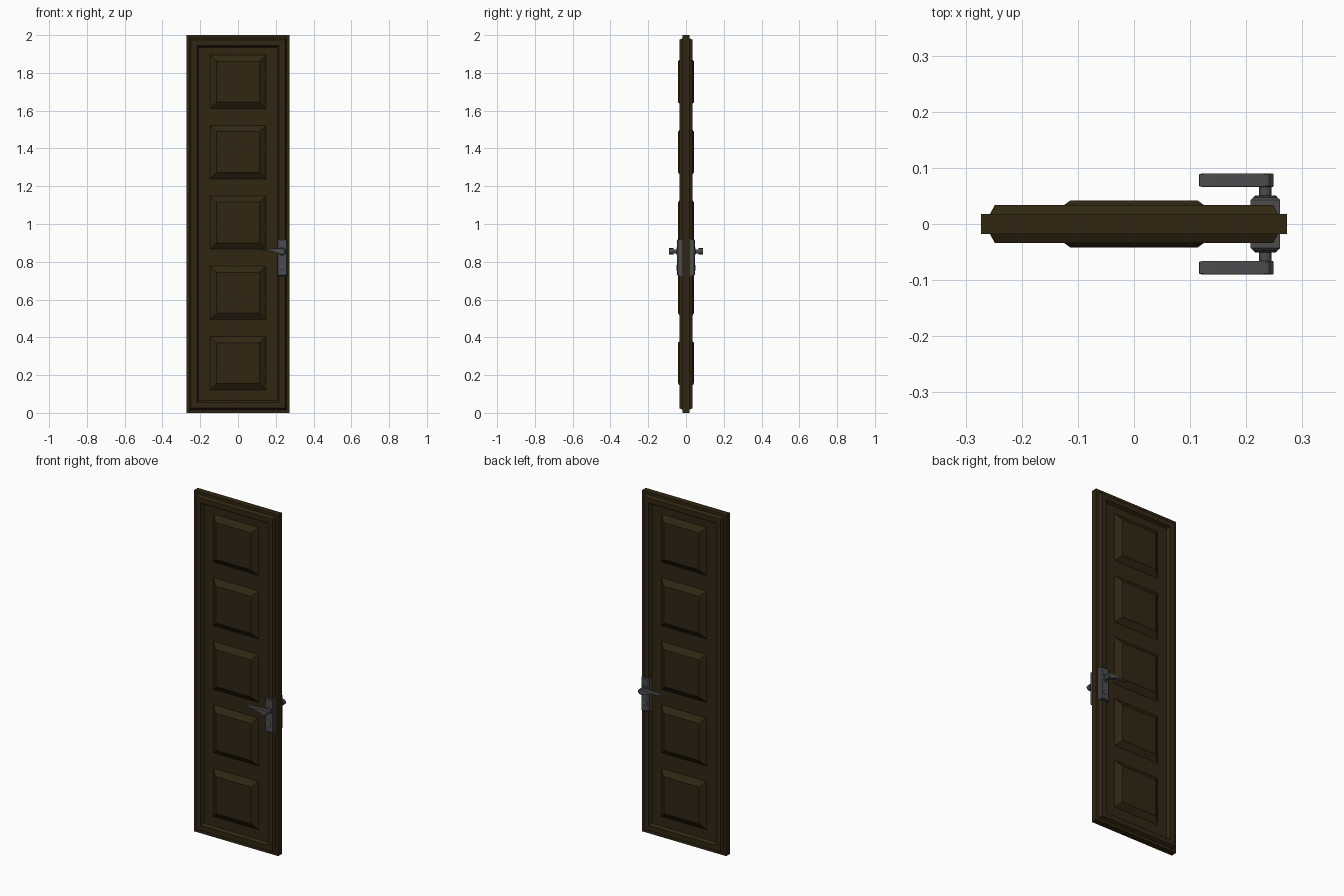
import bpy, bmesh, math

if "Cube" in bpy.data.objects:
    bpy.data.objects.remove(bpy.data.objects["Cube"])


def material(name, rgb):
    m = bpy.data.materials.new(name)
    m.diffuse_color = (*rgb, 1)
    m.use_nodes = True
    m.node_tree.nodes["Principled BSDF"].inputs["Base Color"].default_value = m.diffuse_color
    return m


wood = material("dark_wood", (0.031, 0.019, 0.006))
metal = material("grey_metal", (0.072, 0.072, 0.076))


def finish(name, bm, mat, mirror=True, bevel=0, smooth=False):
    bmesh.ops.recalc_face_normals(bm, faces=bm.faces)
    me = bpy.data.meshes.new(name)
    bm.to_mesh(me)
    bm.free()
    ob = bpy.data.objects.new(name, me)
    bpy.context.collection.objects.link(ob)
    me.materials.append(mat)
    if bevel:
        b = ob.modifiers.new("edge", 'BEVEL')
        b.width, b.segments, b.limit_method = bevel, 2, 'ANGLE'
        b.angle_limit = math.radians(40)
    if mirror:  # same part on the back of the door
        m = ob.modifiers.new("both_sides", 'MIRROR')
        m.use_axis = (False, True, False)
    if smooth:
        bpy.ops.object.select_all(action='DESELECT')
        ob.select_set(True)
        bpy.context.view_layer.objects.active = ob
        bpy.ops.object.shade_smooth_by_angle(angle=math.radians(35))
    return ob


def bridge(bm, rings):
    for a, b in zip(rings, rings[1:]):
        n = len(a)
        for i in range(n):
            bm.faces.new((a[i], a[(i + 1) % n], b[(i + 1) % n], b[i]))


def rect(bm, cx, cz, hx, hz, y):
    return [bm.verts.new((cx + sx * hx, y, cz + sz * hz))
            for sx, sz in ((-1, -1), (1, -1), (1, 1), (-1, 1))]


def stepped_block(name, cx, cz, hx, hz, profile, mat, **kw):
    """Rectangular part from (inset, y) steps, capped at both ends."""
    bm = bmesh.new()
    rings = [rect(bm, cx, cz, hx - i, hz - i, y) for i, y in profile]
    bridge(bm, rings)
    bm.faces.new(rings[0])
    bm.faces.new(rings[-1])
    return finish(name, bm, mat, **kw)


def turned(name, cx, cz, profile, mat, sides=20):
    """Round part along y from (radius, y) steps."""
    bm = bmesh.new()
    rings = [[bm.verts.new((cx + r * math.cos(t * math.tau / sides), y,
                            cz + r * math.sin(t * math.tau / sides)))
              for t in range(sides)] for r, y in profile]
    bridge(bm, rings)
    bm.faces.new(rings[0])
    bm.faces.new(rings[-1])
    return finish(name, bm, mat, smooth=True)


# Door slab: edge rebate, raised frame, sunken field, same on both faces
side = [(0, .0175), (.016, .0175), (.025, .034), (.055, .034), (.065, .018)]
slab = [(i, -y) for i, y in reversed(side)] + side
stepped_block("door_slab", 0, 1.0, .273, 1.0, slab, wood, mirror=False)

# Five raised panels with sloping borders
for k in range(5):
    stepped_block(f"raised_panel_{k + 1}", 0, .263 + .3725 * k, .147, .141,
                  [(0, -.016), (0, -.018), (.033, -.0415)], wood)

# Handle: backing plate, collar, shank and key cylinder
HX, HZ = .234, .855
stepped_block("handle_plate", HX, .822, .026, .096,
              [(0, -.017), (0, -.043), (.004, -.047)], metal)
turned("handle_collar", HX, HZ, [(.021, -.04), (.021, -.048), (.018, -.051)], metal)
turned("handle_shank", HX, HZ, [(.011, -.045), (.011, -.075)], metal)
turned("key_cylinder", HX, .768, [(.014, -.04), (.014, -.049), (.011, -.051)], metal)

# Lever: gently waved outline extruded in depth
outline = [(.115, .862), (.125, .866), (.15, .867), (.175, .868), (.2, .871),
           (.225, .872), (.241, .869), (.249, .860), (.248, .848), (.239, .840),
           (.226, .839), (.208, .845), (.185, .853), (.16, .857), (.13, .859)]
bm = bmesh.new()
rings = [[bm.verts.new((x, y, z)) for x, z in outline] for y in (-.066, -.09)]
bridge(bm, rings)
for r in rings:
    bm.faces.new(r)
finish("handle_lever", bm, metal, bevel=.002, smooth=True)
